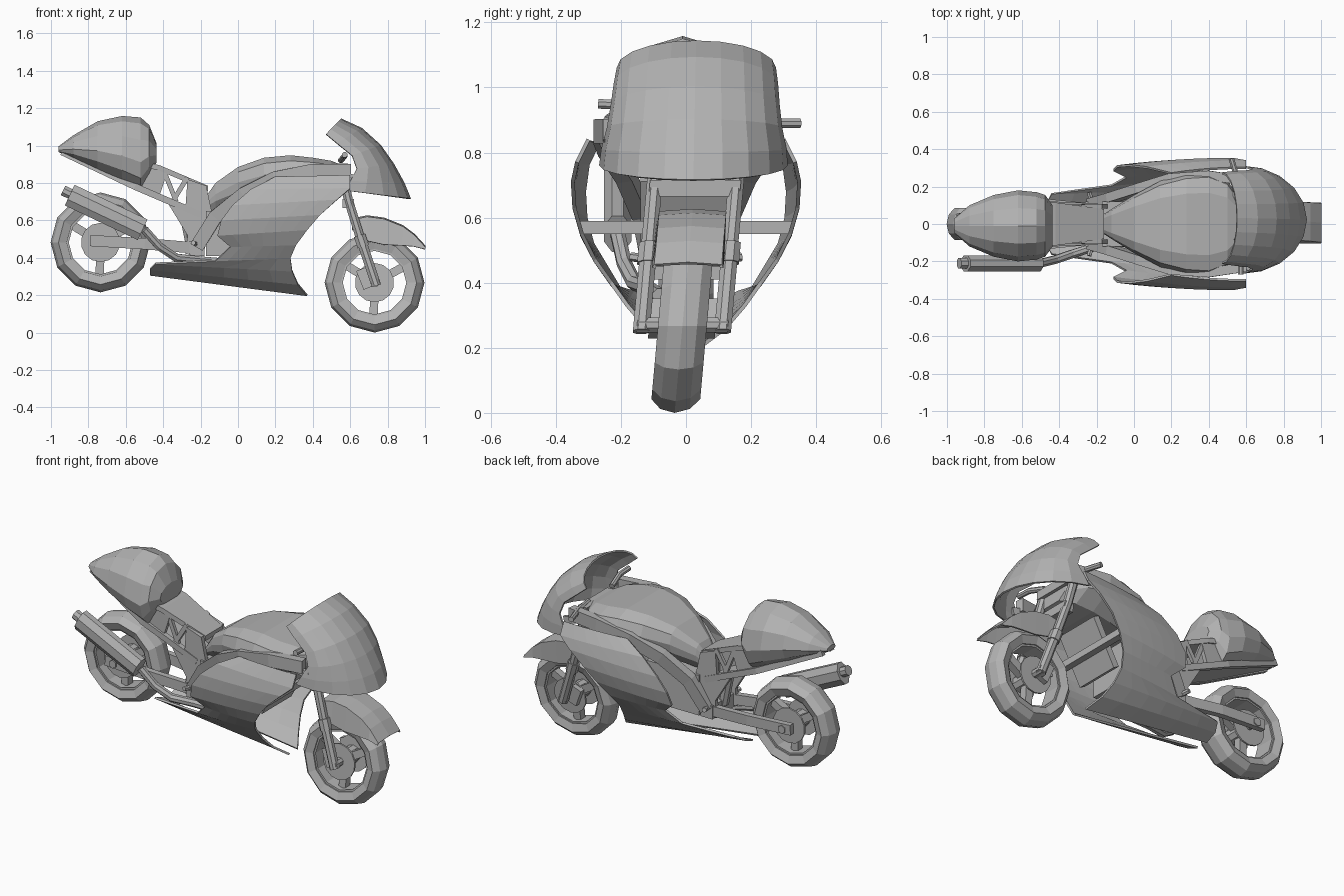
import bpy, bmesh, math
from mathutils import Vector, Matrix

cube = bpy.data.objects.get("Cube")
if cube:
    bpy.data.objects.remove(cube)

grey = bpy.data.materials.new("plain grey")
grey.use_nodes = True
grey.diffuse_color = (0.45, 0.45, 0.45, 1)
grey.node_tree.nodes["Principled BSDF"].inputs["Base Color"].default_value = grey.diffuse_color

SIDES = (("left", 1), ("right", -1))


def loft(name, rings, closed=True, loop=False, cap=True, thick=0):
    """Skin a list of equal rings of points."""
    bm = bmesh.new()
    rows = [[bm.verts.new(p) for p in ring] for ring in rings]
    n = len(rows[0])
    pairs = list(zip(rows, rows[1:])) + ([(rows[-1], rows[0])] if loop else [])
    for a, b in pairs:
        for i in range(n if closed else n - 1):
            j = (i + 1) % n
            bm.faces.new((a[i], a[j], b[j], b[i]))
    if cap and closed and not loop:
        bm.faces.new(rows[0])
        bm.faces.new(rows[-1])
    bmesh.ops.recalc_face_normals(bm, faces=bm.faces)
    mesh = bpy.data.meshes.new(name)
    bm.to_mesh(mesh)
    bm.free()
    mesh.materials.append(grey)
    obj = bpy.data.objects.new(name, mesh)
    bpy.context.collection.objects.link(obj)
    if thick:
        mod = obj.modifiers.new("thickness", "SOLIDIFY")
        mod.thickness = thick
        mod.offset = 0
    return obj


def tube(name, points, r, n=8, wide=1.0):
    """Sweep a polygon along a path; wide scales it sideways."""
    pts = [Vector(p) for p in points]
    rings = []
    for i, p in enumerate(pts):
        t = (pts[min(i + 1, len(pts) - 1)] - pts[max(i - 1, 0)]).normalized()
        ref = Vector((1, 0, 0)) if abs(t.y) > 0.9 else Vector((0, 1, 0))
        up = t.cross(ref).normalized()
        side = up.cross(t)
        angles = [math.tau * (k + 0.5) / n for k in range(n)]
        rings.append([p + side * math.cos(a) * r * wide + up * math.sin(a) * r for a in angles])
    return loft(name, rings)


def beam(name, points, height, width):
    return tube(name, points, height / math.sqrt(2), 4, width / height)


def plate(name, outline, y, depth):
    """Flat side plate from an (x, z) outline."""
    return loft(name, [[(x, y + d, z) for x, z in outline] for d in (-depth / 2, depth / 2)])


def lathe(name, x, z, profile, n):
    """Spin (radius, y) points about a sideways axle."""
    rings = []
    for k in range(n):
        a = math.tau * k / n
        rings.append([(x + r * math.cos(a), y, z + r * math.sin(a)) for r, y in profile])
    return loft(name, rings, loop=True)


def wheel(name, x, z, half):
    tyre = [(0.18, -half * 0.8), (0.225, -half), (0.255, -half * 0.6), (0.267, 0)]
    tyre += [(r, -y) for r, y in tyre[2::-1]]
    parts = [lathe(name + "_tyre", x, z, tyre, 12)]
    rim = [(0.17, -half * 0.7), (0.19, -half * 0.7), (0.19, half * 0.7), (0.17, half * 0.7)]
    parts.append(lathe(name + "_rim", x, z, rim, 12))
    for k in range(3):
        a = math.tau * k / 3 + 0.5
        c, s = math.cos(a), math.sin(a)
        parts.append(beam(f"{name}_spoke_{k}", [(x + r * c, 0, z + r * s) for r in (0.03, 0.175)], 0.045, 0.045))
    parts.append(tube(name + "_hub", [(x, -0.06, z), (x, 0.06, z)], 0.05, 10))
    for side, s in SIDES:
        parts.append(tube(f"{name}_{side}_disc", [(x, s * 0.062, z), (x, s * 0.072, z)], 0.105, 14))
    return parts


# Wheels
front = wheel("front_wheel", 0.73, 0.267, 0.075)
wheel("rear_wheel", -0.735, 0.482, 0.085)

# Front fork, axle and clamps
front.append(tube("front_axle", [(0.735, -0.14, 0.27), (0.735, 0.14, 0.27)], 0.025))
for side, s in SIDES:
    y = s * 0.125
    front.append(tube(side + "_fork_slider", [(0.74, y, 0.25), (0.66, y, 0.49)], 0.028))
    front.append(tube(side + "_fork_tube", [(0.665, y, 0.47), (0.59, y, 0.71), (0.55, y, 0.89)], 0.026))
    front.append(tube(side + "_fork_collar", [(0.67, y, 0.46), (0.65, y, 0.52)], 0.034))
    front.append(beam(side + "_caliper", [(0.7, s * 0.085, 0.24), (0.66, s * 0.085, 0.34)], 0.06, 0.035))
for label, x, z in (("lower", 0.59, 0.69), ("upper", 0.56, 0.87)):
    front.append(beam(label + "_fork_clamp", [(x, -0.14, z), (x, 0.14, z)], 0.05, 0.06))

# Front mudguard
guard = []
for x, top, low in ((0.61, 0.605, 0.55), (0.69, 0.622, 0.49), (0.78, 0.61, 0.47),
                    (0.88, 0.57, 0.465), (0.94, 0.525, 0.46), (1.0, 0.46, 0.445)):
    guard.append([(x, -0.105, low), (x, -0.1, top - 0.006), (x, 0, top), (x, 0.1, top - 0.006), (x, 0.105, low)])
front.append(loft("front_mudguard", guard, closed=False, thick=0.01))

# The steering assembly leans slightly sideways
lean = Matrix.Identity(4)
lean[1][2], lean[1][3] = 0.09, -0.035
for obj in front:
    obj.data.transform(lean)

# Handlebars
tube("left_handlebar", [(0.58, 0.1, 0.89), (0.56, 0.22, 0.89), (0.52, 0.35, 0.89)], 0.016)
tube("right_handlebar", [(0.55, -0.08, 0.92), (0.57, -0.18, 0.945), (0.57, -0.27, 0.95)], 0.016)

# Nose fairing: centre line and side edge blended round the front
nose = []
for cx, cz, sx, sz, w in ((0.92, 0.715, 0.57, 0.76, 0.285), (0.885, 0.8, 0.6, 0.81, 0.28),
                          (0.83, 0.9, 0.635, 0.875, 0.265), (0.76, 1.0, 0.61, 0.945, 0.255),
                          (0.66, 1.09, 0.53, 1.01, 0.248), (0.55, 1.14, 0.47, 1.06, 0.24)):
    row = []
    for k in range(11):
        a = math.pi * (k / 10 - 0.5)
        c = math.cos(a)
        row.append((sx + (cx - sx) * c, 0.03 * sz + w * math.sin(a), sz + (cz - sz) * c))
    nose.append(row)
loft("nose_fairing", nose, closed=False, thick=0.01)

# Side fairings: rows from belly to shoulder, each running back to front
panel = ((-0.47, 0.31, 0.37, 0.2, 0.04), (-0.47, 0.34, 0.32, 0.26, 0.12),
         (-0.44, 0.37, 0.29, 0.33, 0.18), (-0.12, 0.385, 0.28, 0.4, 0.23),
         (-0.04, 0.46, 0.31, 0.47, 0.28), (-0.11, 0.52, 0.37, 0.55, 0.32),
         (-0.09, 0.6, 0.44, 0.63, 0.343), (-0.03, 0.68, 0.53, 0.71, 0.348),
         (0.07, 0.765, 0.6, 0.77, 0.335), (0.2, 0.83, 0.6, 0.84, 0.3))
for side, s in SIDES:
    rows = []
    for bx, bz, fx, fz, y in panel:
        us = [k / 6 for k in range(7)]
        rows.append([(bx + (fx - bx) * u, s * y * (1 - 0.1 * (1 - u) ** 2), bz + (fz - bz) * u) for u in us])
    loft(side + "_side_fairing", rows, closed=False, thick=0.012)
    # Frame spar sweeping under the tank
    spar = [(0.6, 0.23, 0.865), (0.4, 0.26, 0.865), (0.2, 0.245, 0.825), (0.03, 0.19, 0.74), (-0.12, 0.14, 0.62), (-0.22, 0.11, 0.46)]
    beam(side + "_frame_spar", [(x, s * y, z) for x, y, z in spar], 0.075, 0.05)

# Fuel tank: flat-topped teardrop
tank = []
for x, top, low, w in ((-0.19, 0.7, 0.64, 0.035), (-0.12, 0.8, 0.65, 0.08), (0, 0.885, 0.68, 0.155),
                       (0.14, 0.935, 0.7, 0.23), (0.28, 0.948, 0.72, 0.27), (0.4, 0.935, 0.74, 0.278),
                       (0.5, 0.918, 0.76, 0.235), (0.57, 0.89, 0.78, 0.12)):
    h = top - low
    half = [(w * 0.5, low), (w * 0.93, low + h * 0.35), (w, low + h * 0.6), (w * 0.9, low + h * 0.87), (w * 0.6, top)]
    tank.append([(x, y, z) for y, z in half] + [(x, -y, z) for y, z in reversed(half)])
loft("fuel_tank", tank)

# Tail hump: domed above, flat below
hump = []
for x, top, low, w in ((-0.96, 0.995, 0.965, 0.04), (-0.88, 1.055, 0.935, 0.11), (-0.75, 1.13, 0.875, 0.165),
                       (-0.62, 1.158, 0.815, 0.19), (-0.52, 1.15, 0.765, 0.18),
                       (-0.475, 1.11, 0.84, 0.165), (-0.435, 1.01, 0.91, 0.11)):
    mid = low + (top - low) * 0.38
    ring = []
    for k in range(12):
        a = math.tau * k / 12
        c, s = math.cos(a), math.sin(a)
        rise = s * (top - mid) if s > 0 else max(s / 0.85, -1) * (mid - low)
        ring.append((x, w * c - 0.01, mid + rise))
    hump.append(ring)
loft("tail_hump", hump)

# Seat and rear subframe
loft("seat", [[(x, y, z) for y, z in ((-w, t - 0.03), (w, t - 0.03), (w, t), (-w, t))]
              for x, t, w in ((-0.52, 0.92, 0.12), (-0.42, 0.895, 0.115), (-0.16, 0.785, 0.08))])
for side, s in SIDES:
    y = s * 0.095
    beam(side + "_tail_rail", [(-0.94, s * 0.04, 0.965), (-0.55, s * 0.11, 0.78), (-0.2, y, 0.63)], 0.035, 0.03)
    for k, (xa, za, xb, zb) in enumerate(((-0.27, 0.83, -0.35, 0.7), (-0.39, 0.85, -0.33, 0.7))):
        beam(f"{side}_seat_strut_{k}", [(xa, y, za), (xb, y, zb)], 0.025, 0.02)
    plate(side + "_seat_panel", ((-0.54, 0.9), (-0.42, 0.88), (-0.38, 0.85), (-0.42, 0.73), (-0.54, 0.77)), y, 0.025)
    plate(side + "_frame_plate", ((-0.17, 0.785), (-0.27, 0.82), (-0.28, 0.68), (-0.38, 0.7), (-0.27, 0.52),
                                  (-0.28, 0.42), (-0.19, 0.41), (-0.13, 0.6)), y, 0.025)
    # Swingarm
    beam(side + "_swingarm", [(-0.79, s * 0.12, 0.492), (-0.5, s * 0.12, 0.475), (-0.2, s * 0.09, 0.45)], 0.06, 0.035)
    tube(side + "_axle_nut", [(-0.735, s * 0.1, 0.485), (-0.735, s * 0.145, 0.485)], 0.025, 6)
# Underside panel between the tail rails
loft("tail_underpanel", [[(x, -w, z), (x, w, z)] for x, w, z in ((-0.94, 0.04, 0.96), (-0.55, 0.11, 0.77), (-0.22, 0.095, 0.635))],
     closed=False, thick=0.01)
tube("rear_axle", [(-0.735, -0.13, 0.485), (-0.735, 0.13, 0.485)], 0.018)
beam("swingarm_pivot", [(-0.22, -0.12, 0.45), (-0.22, 0.12, 0.45)], 0.08, 0.08)
tube("rear_shock", [(-0.25, 0, 0.46), (-0.29, 0, 0.66)], 0.03)

# Exhaust
tube("silencer", [(-0.9, -0.21, 0.735), (-0.51, -0.21, 0.55)], 0.066, 8, 0.7)
tube("exhaust_tip", [(-0.935, -0.21, 0.76), (-0.88, -0.21, 0.733)], 0.03)
tube("exhaust_pipe", [(-0.5, -0.21, 0.55), (-0.42, -0.19, 0.46), (-0.33, -0.16, 0.4), (-0.2, -0.12, 0.385), (0.1, -0.08, 0.36)], 0.024)

# Engine, radiator and fairing brackets
beam("engine_block", [(-0.17, 0, 0.53), (0.18, 0, 0.53)], 0.24, 0.24)
beam("radiator", [(0.24, 0, 0.46), (0.38, 0, 0.72)], 0.04, 0.28)
beam("fairing_bracket", [(0.33, -0.325, 0.57), (0.33, 0.325, 0.57)], 0.04, 0.04)
for side, s in SIDES:
    tube(side + "_foot_peg", [(-0.22, s * 0.1, 0.47), (-0.24, s * 0.17, 0.48)], 0.014, 6)
    beam(side + "_nose_bracket", [(0.5, s * 0.23, 0.85), (0.64, s * 0.24, 0.82)], 0.04, 0.02)
